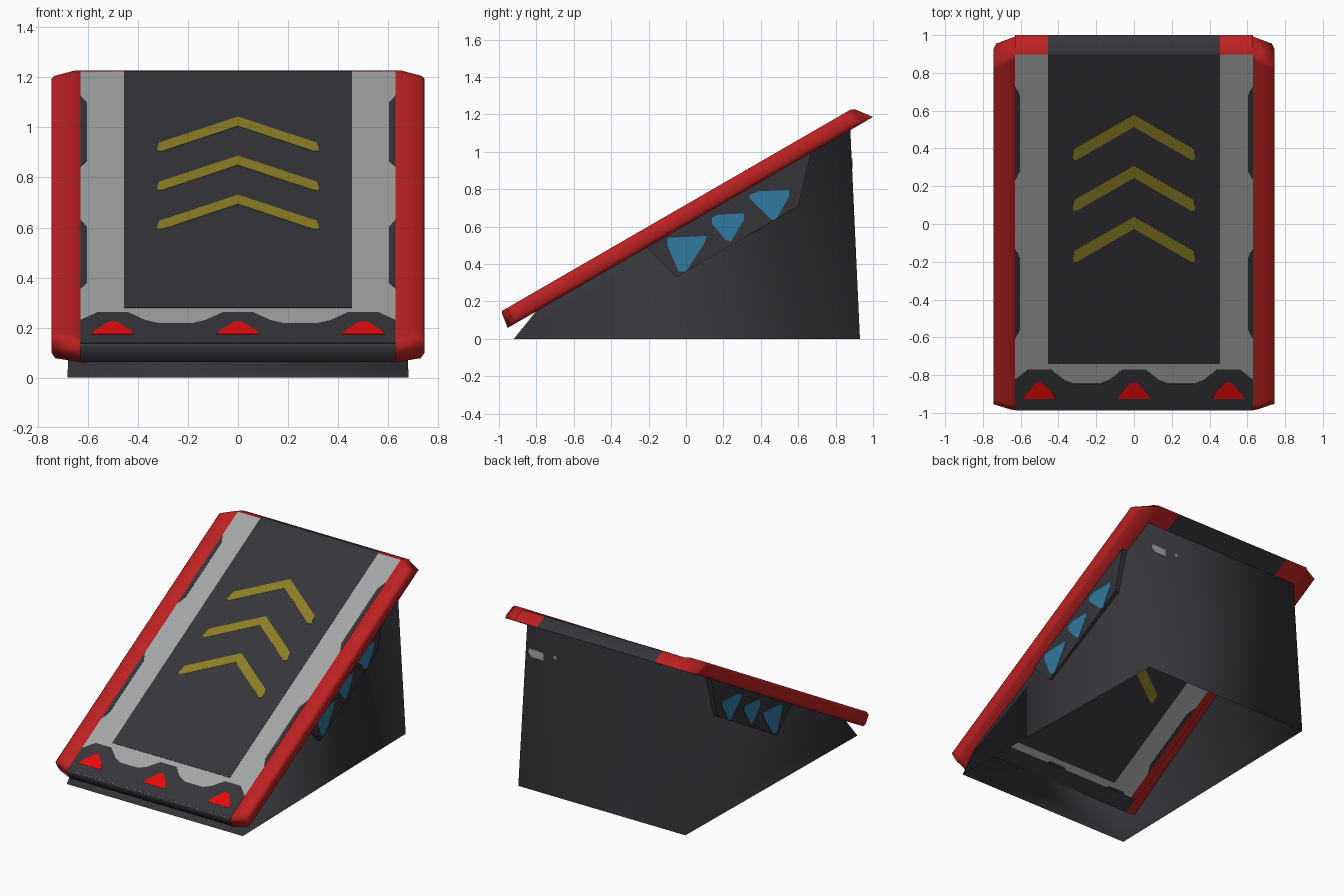
import bpy, bmesh, math

if "Cube" in bpy.data.objects:
    bpy.data.objects.remove(bpy.data.objects["Cube"])

C, S = math.cos(math.radians(30)), math.sin(math.radians(30))
T = 0.094            # frame thickness
DV = -0.01           # deck sits slightly below the rail tops
U_TOP, U_TIP = 2.185, 2.255   # slope length on the upper and lower side


def mat(name, r, g, b):
    lin = lambda c: (c / 255 / 12.92) if c < 10 else ((c / 255 + 0.055) / 1.055) ** 2.4
    m = bpy.data.materials.new(name)
    m.diffuse_color = (lin(r), lin(g), lin(b), 1)
    m.use_nodes = True
    m.node_tree.nodes["Principled BSDF"].inputs["Base Color"].default_value = m.diffuse_color
    return m


DARK = mat("dark charcoal", 53, 53, 58)
GREY = mat("light grey", 163, 166, 164)
RED = mat("frame red", 188, 33, 34)
BRIGHT = mat("bright red", 250, 12, 12)
YELLOW = mat("dull yellow", 140, 127, 36)
BLUE = mat("blue", 48, 122, 160)


def slope(x, u, v):
    """Point from slope coordinates: u runs up the ramp, v is off its surface."""
    return (x, -1 + u * C - v * S, 0.14 + u * S + v * C)


def U(y):
    return max(.012, (y + 1 + DV * S) / C)


def wall_x(y, z):
    """Half width of the base, which narrows to the back and the top."""
    return .664 - .019 * y - .03 * z


def mesh(name, verts, faces, mats, smooth=None, recalc=True):
    bm = bmesh.new()
    vs = [bm.verts.new(v) for v in verts]
    for f in faces:
        bm.faces.new([vs[i] for i in f])
    if recalc:
        bmesh.ops.recalc_face_normals(bm, faces=bm.faces)
    me = bpy.data.meshes.new(name)
    bm.to_mesh(me)
    bm.free()
    for m in (mats if isinstance(mats, list) else [mats]):
        me.materials.append(m)
    ob = bpy.data.objects.new(name, me)
    bpy.context.collection.objects.link(ob)
    if smooth:
        bpy.ops.object.select_all(action='DESELECT')
        ob.select_set(True)
        bpy.context.view_layer.objects.active = ob
        bpy.ops.object.shade_smooth_by_angle(angle=math.radians(smooth))
    return ob


def prism(name, low, high, m):
    n = len(low)
    faces = [list(range(n)), list(range(n, 2 * n))]
    faces += [[i, (i + 1) % n, n + (i + 1) % n, n + i] for i in range(n)]
    return mesh(name, low + high, faces, m)


def deck_plate(name, pts, half, m):
    """Thin plate straddling the deck sheet, so it shows on both sides (x, y as in top view)."""
    return prism(name, [slope(x, U(y), DV - half) for x, y in pts],
                 [slope(x, U(y), DV + half) for x, y in pts], m)


# deck sheet
mesh("deck", [slope(-.63, .01, DV), slope(.63, .01, DV), slope(.63, U_TOP, DV), slope(-.63, U_TOP, DV)],
     [[0, 1, 2, 3]], GREY, recalc=False)

# dark centre panel running to the top edge
y_top = -1 + U_TOP * C - DV * S
deck_plate("centre_panel", [(-.455, -.74), (.455, -.74), (.455, y_top), (-.455, y_top)], .0015, DARK)

# scalloped front strip with three red markers
edge = [(-.63, -1), (.63, -1), (.63, -.825)]
for cx in (.5, 0, -.5):
    for dx, y in ((.13, -.825), (.06, -.77), (-.06, -.77), (-.13, -.825)):
        if abs(cx + dx) < .629:
            edge.append((cx + dx, y))
    if cx > -.5:
        edge += [(cx - .18, -.845), (cx - .32, -.845)]
edge.append((-.63, -.825))
deck_plate("front_strip", edge, .0015, DARK)
for i, cx in enumerate((-.5, 0, .5)):
    deck_plate(f"front_marker_{i}", [(cx - .085, -.925), (cx + .085, -.925), (cx + .07, -.895),
                                     (cx + .015, -.838), (cx - .015, -.838), (cx - .07, -.895)], .003, BRIGHT)

# yellow chevrons
for i, a in enumerate((.04, .31, .58)):
    deck_plate(f"chevron_{i}", [(0, a), (.315, a - .18), (.325, a - .235), (.305, a - .24), (0, a - .065),
                                (-.305, a - .24), (-.325, a - .235), (-.315, a - .18)], .003, YELLOW)

# dark notches along the deck edges
for s in (-1, 1):
    for y0, y1 in ((.23, .73), (-.61, -.13)):
        deck_plate("edge_notch", [(s * .63, y0), (s * .603, y0 + .05),
                                  (s * .603, y1 - .05), (s * .63, y1)], .0015, DARK)

# side rails: open cross-section swept up the slope, ends cut back at the outer side
section = [(.63, DV), (.65, 0), (.732, 0), (.745, -.015), (.745, -.072), (.73, -T), (.61, -T)]
n = len(section)
for s, name in ((-1, "left_rail"), (1, "right_rail")):
    rings = [[], [], [], []]
    for x, v in section:
        k = max(0, (x - .63) / .115)
        u0 = .045 * k + (.012 if v > -.012 else 0)
        u1 = U_TOP + (U_TIP - U_TOP) * -v / T - .06 * k
        for ring, u in zip(rings, (u0, u0 + .03, u1 - .03, u1)):
            ring.append(slope(s * x, u, v))
    faces = [[r * n + i, r * n + i + 1, r * n + n + i + 1, r * n + n + i]
             for r in range(3) for i in range(n - 1)]
    faces += [list(range(n)), list(range(3 * n, 4 * n))]
    mesh(name, sum(rings, []), faces, RED, smooth=120)

# rounded front lip and its underside
prof = ((.03, DV), (.01, DV - .002), (0, -.025), (0, -.075), (.008, -T), (.28, -T))
mesh("front_lip", [slope(x, u, v) for u, v in prof for x in (-.63, .63)],
     [[2 * i, 2 * i + 2, 2 * i + 3, 2 * i + 1] for i in range(5)], DARK, smooth=60, recalc=False)

# rear lip: red at the corners, dark between
xs = (-.63, -.455, .455, .63)
prof = ((U_TOP, DV), (2.2, DV - .005), (2.23, -.055), (U_TIP, -T), (2.11, -T))
lip = mesh("rear_lip", [slope(x, u, v) for u, v in prof for x in xs],
           [[r * 4 + i, r * 4 + i + 1, r * 4 + i + 5, r * 4 + i + 4] for r in range(4) for i in range(3)],
           [RED, DARK], smooth=60, recalc=False)
for p in lip.data.polygons:
    p.material_index = 1 if abs(p.center.x) < .4 else 0

# hollow base: four walls, open underneath
lo = [(sx * wall_x(y, 0), y, 0) for sx, y in ((-1, -.92), (1, -.92), (1, .93), (-1, .93))]
hi = []
for sx, u in ((-1, .173), (1, .173), (1, 2.115), (-1, 2.115)):
    _, y, z = slope(0, u, -T)
    hi.append((sx * wall_x(y, z), y, z))
mesh("base_walls", lo + hi, [[i, (i + 1) % 4, 4 + (i + 1) % 4, 4 + i] for i in range(4)],
     DARK, smooth=180, recalc=False)


# side panels with blue markers
def side_plate(name, pts, s, inner, outer, m):
    return prism(name, [(s * inner(y, z), y, z) for y, z in pts],
                 [(s * outer(y, z), y, z) for y, z in pts], m)


panel_x = lambda y, z: .670 - .012 * y
panel = [(-.21, .488), (-.05, .33), (.6, .71), (.67, .996)]
markers = [[(-.10, .54), (.11, .55), (.10, .515), (0, .36), (-.04, .36), (-.10, .50)],
           [(.14, .65), (.18, .665), (.31, .67), (.31, .635), (.24, .52), (.21, .53), (.14, .615)],
           [(.34, .75), (.34, .77), (.39, .79), (.55, .795), (.55, .76), (.48, .635), (.455, .64)]]
for s, side in ((-1, "left"), (1, "right")):
    side_plate(f"{side}_panel", panel, s, lambda y, z: wall_x(y, z) + .002, panel_x, DARK)
    for i, pts in enumerate(markers):
        side_plate(f"{side}_marker_{i}", pts, s, lambda y, z: panel_x(y, z) - .001,
                   lambda y, z: panel_x(y, z) + .003, BLUE)

# small worn patches on the rear wall
for cx, cz, w, h in ((.54, .935, .06, .028), (.39, .95, .012, .012)):
    ring = [(cx - w, cz - h), (cx + w * .5, cz - h), (cx + w, cz), (cx + w * .8, cz + h), (cx - w, cz + h * .8)]
    rear = lambda z: .93 - .051 * z / 1.116
    prism("rear_patch", [(x, rear(z) - .001, z) for x, z in ring],
          [(x, rear(z) + .003, z) for x, z in ring], GREY)
